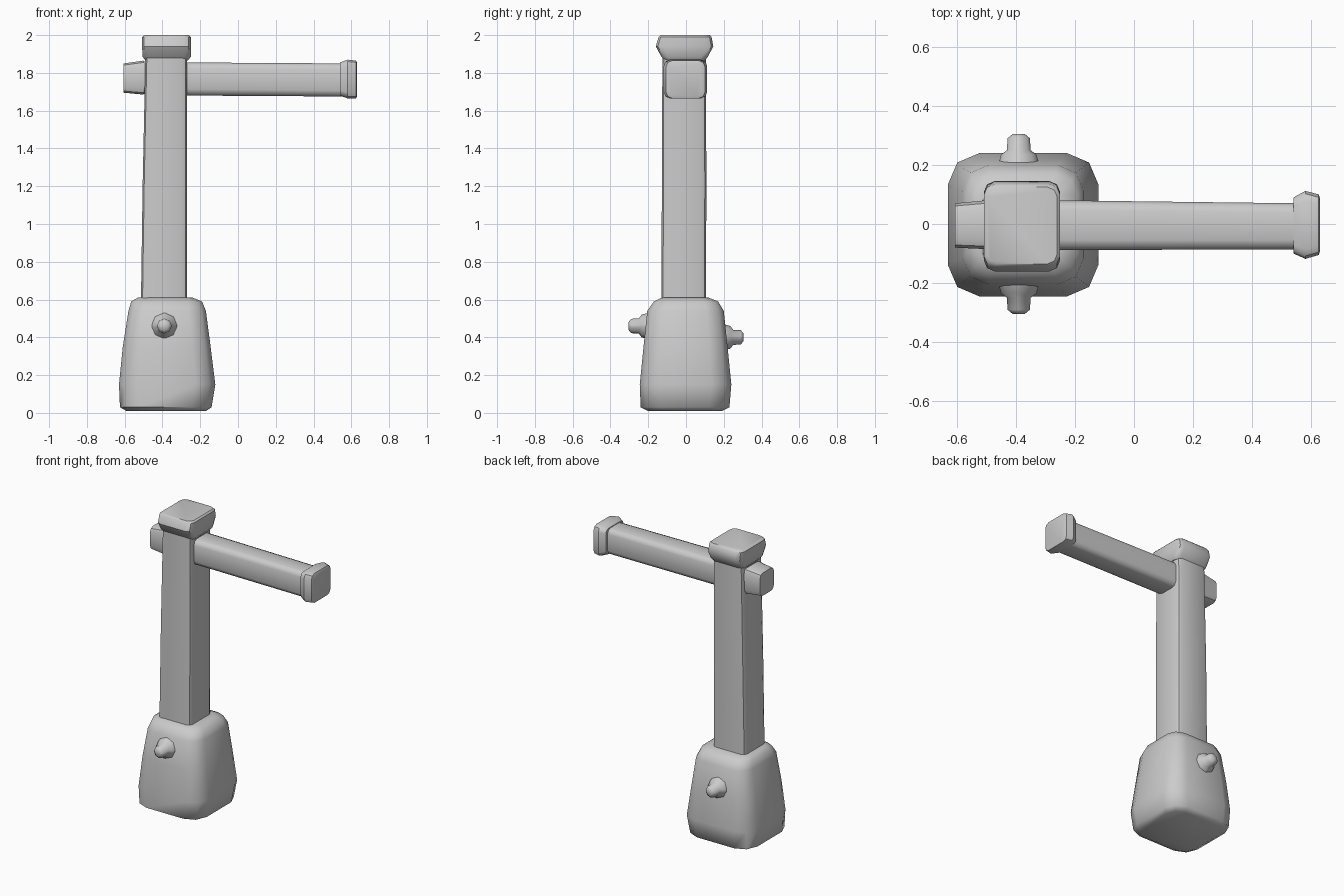
import bpy, bmesh, math
from mathutils import Vector

cube = bpy.data.objects.get("Cube")
if cube:
    bpy.data.objects.remove(cube, do_unlink=True)

stone = bpy.data.materials.new("plain_grey")
stone.use_nodes = True
GREY = (0.6, 0.6, 0.6, 1)
stone.diffuse_color = GREY
stone.node_tree.nodes["Principled BSDF"].inputs["Base Color"].default_value = GREY

# Maps (across, across, along) onto x, y, z for each loft direction
AXES = {
    "z": lambda u, v, w: Vector((u, v, w)),
    "x": lambda u, v, w: Vector((w, u, v)),
    "y": lambda u, v, w: Vector((v, w, u)),
}


def loft(name, axis, rings, corner=0.25, angle=40):
    """Skin chamfered rectangles; ring = (along, u0, u1, v0, v1)."""
    bm = bmesh.new()
    loops = []
    for w, u0, u1, v0, v1 in rings:
        c = corner * min(u1 - u0, v1 - v0)
        k = c * 0.3
        pts = []
        for uc, vc, su, sv in ((u0, v0, 1, 1), (u1, v0, -1, 1),
                               (u1, v1, -1, -1), (u0, v1, 1, -1)):
            arc = [(0, c), (k, k), (c, 0)]
            if su != sv:
                arc.reverse()
            pts += [(uc + su * a, vc + sv * b) for a, b in arc]
        loops.append([bm.verts.new(AXES[axis](u, v, w)) for u, v in pts])
    for low, high in zip(loops, loops[1:]):
        for i in range(len(low)):
            j = (i + 1) % len(low)
            bm.faces.new((low[i], low[j], high[j], high[i]))
    bm.faces.new(loops[0][::-1])
    bm.faces.new(loops[-1])
    bmesh.ops.recalc_face_normals(bm, faces=bm.faces)
    mesh = bpy.data.meshes.new(name)
    bm.to_mesh(mesh)
    bm.free()
    mesh.materials.append(stone)
    obj = bpy.data.objects.new(name, mesh)
    bpy.context.collection.objects.link(obj)
    bpy.ops.object.select_all(action="DESELECT")
    obj.select_set(True)
    bpy.context.view_layer.objects.active = obj
    bpy.ops.object.shade_smooth_by_angle(angle=math.radians(angle))
    return obj


# Lumpy foot block, wide at the bottom and rounded over at the top
loft("foot_block", "z", [
    (0.01, -0.59, -0.17, -0.20, 0.19),
    (0.03, -0.625, -0.14, -0.24, 0.23),
    (0.15, -0.63, -0.12, -0.245, 0.24),
    (0.35, -0.61, -0.145, -0.225, 0.22),
    (0.54, -0.58, -0.17, -0.205, 0.20),
    (0.59, -0.565, -0.19, -0.17, 0.17),
    (0.61, -0.53, -0.24, -0.13, 0.12),
], corner=0.22, angle=60)

# Upright post
loft("post", "z", [
    (0.50, -0.515, -0.27, -0.13, 0.105),
    (1.20, -0.505, -0.27, -0.128, 0.108),
    (1.90, -0.49, -0.27, -0.125, 0.105),
], corner=0.12)

# Post cap with a flared middle
loft("post_cap", "z", [
    (1.865, -0.49, -0.265, -0.11, 0.10),
    (1.885, -0.505, -0.25, -0.13, 0.115),
    (1.94, -0.508, -0.25, -0.16, 0.145),
    (1.99, -0.508, -0.25, -0.145, 0.135),
    (2.00, -0.495, -0.26, -0.135, 0.125),
], corner=0.14)

# Horizontal arm, passing through the post to a stub
loft("arm", "x", [
    (-0.52, -0.085, 0.078, 1.69, 1.86),
    (-0.25, -0.088, 0.08, 1.68, 1.855),
    (0.56, -0.086, 0.07, 1.675, 1.85),
], corner=0.2, angle=60)
loft("arm_stub", "x", [
    (-0.605, -0.08, 0.07, 1.695, 1.85),
    (-0.50, -0.085, 0.08, 1.685, 1.865),
], corner=0.2)

# Flared end of the arm
loft("arm_tip", "x", [
    (0.54, -0.10, 0.09, 1.68, 1.855),
    (0.58, -0.118, 0.112, 1.665, 1.87),
    (0.625, -0.105, 0.10, 1.665, 1.865),
    (0.63, -0.09, 0.085, 1.675, 1.855),
], corner=0.16)


# Faceted pegs on the front and back of the foot
def peg(name, side, z, x=-0.39):
    profile = [(0.18, 0.075), (0.235, 0.06), (0.25, 0.04),
               (0.29, 0.038), (0.305, 0.02)]
    loft(name, "y", [(side * y, z - r, z + r, x - r, x + r)
                     for y, r in profile], corner=0.45, angle=60)


peg("front_peg", -1, 0.46)
peg("back_peg", 1, 0.40)
